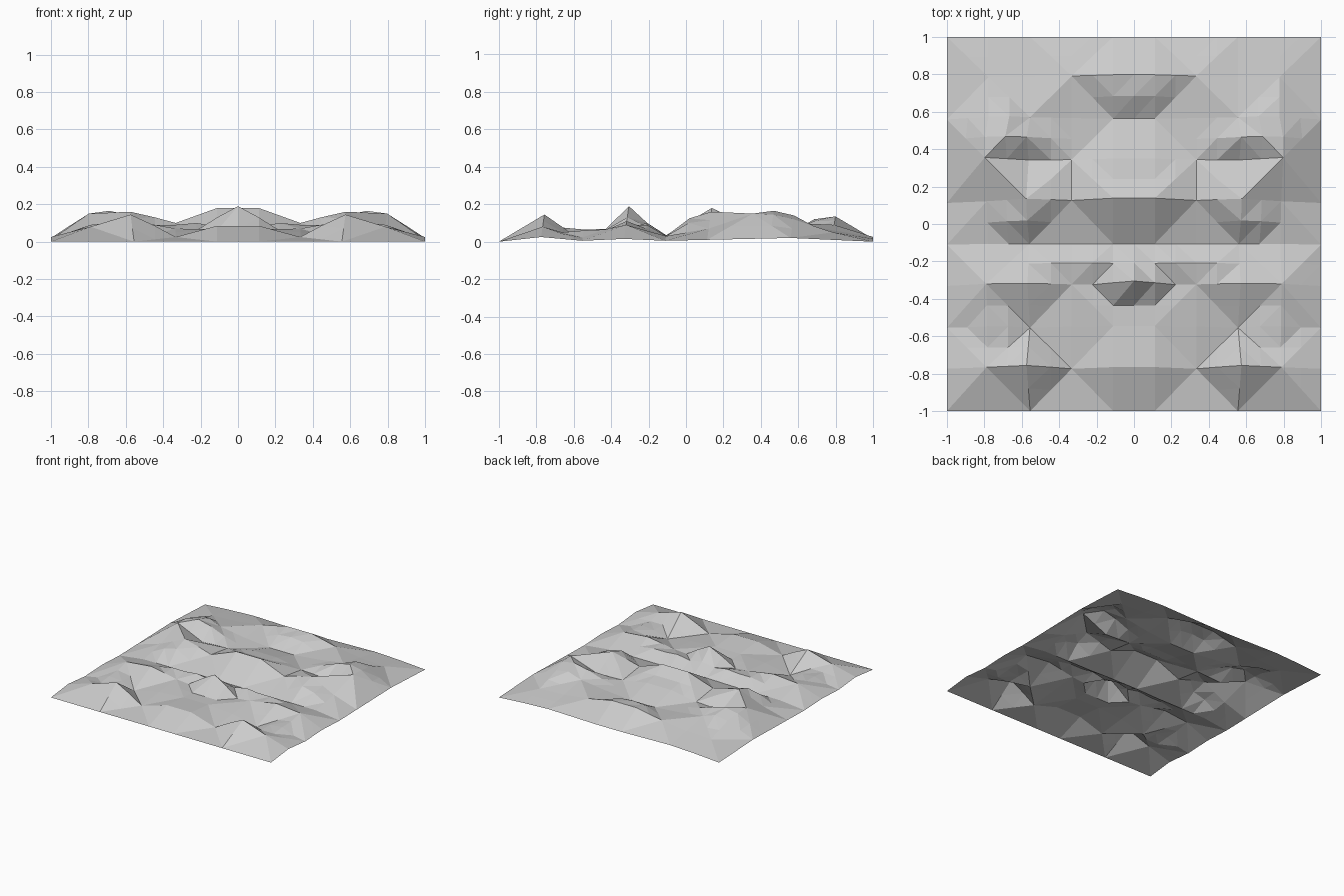
import bpy, bmesh

if "Cube" in bpy.data.objects:
    bpy.data.objects.remove(bpy.data.objects["Cube"])

# Coarse heights in hundredths: rows from front to back, columns from middle to right edge
COARSE = [
    (0, 0, 0, 0, 0),
    (8.5, 2.5, 14.5, 8, 2.5),
    (6.5, 5, 0.5, 4, 0.5),
    (10, 7, 11, 9, 1.5),
    (3.5, 3, 3, 3, 0.5),
    (18, 10, 16, 7, 1),
    (11, 7, 6, 15, 1.5),
    (5, 7, 10, 12, 2),
    (13.5, 9, 6, 5, 1),
    (1.5, 2, 2.5, 1.5, 0),
]

# Fine crags between the coarse points, per fine row: {column: height}
CRAGS = {
    3: {6: 5, 7: 5},
    4: {6: 5, 7: 6},
    5: {0: 6, 1: 6},
    6: {0: 19, 1: 13, 2: 6},
    7: {0: 10, 1: 8, 2: 10, 3: 9, 4: 9},
    9: {5: 12.5, 6: 10},
    11: {0: 13, 1: 13},
    13: {4: 9.5, 5: 14, 6: 16.5, 7: 14.5},
    14: {6: 14},
    15: {0: 12, 1: 11},
}


def rising(a, b):
    """Coarse cells split along diagonals that fan symmetrically about both axes."""
    return (a + b + (b > 4)) % 2 == 0


def height(i, j):
    i = abs(i)
    if i in CRAGS.get(j, {}):
        return CRAGS[j][i] / 100
    # Flat triangles between the surrounding coarse points
    u, v = max(i - 1, 0) / 2, j / 2
    a, b = min(int(u), 3), min(int(v), 8)
    fu, fv = u - a, v - b
    p, q = COARSE[b][a:a + 2]
    s, r = COARSE[b + 1][a:a + 2]
    if rising(a, b):
        z = p + (q - p) * fu + (r - q) * fv if fu >= fv else p + (s - p) * fv + (r - s) * fu
    elif fu + fv <= 1:
        z = p + (q - p) * fu + (s - p) * fv
    else:
        z = r + (s - r) * (1 - fu) + (q - r) * (1 - fv)
    return z / 100


# Terrain sheet, mirrored about the middle, with peaks leaning back and outward
bm = bmesh.new()
grid = {}
for j in range(19):
    for i in range(-9, 10):
        z = height(i, j)
        x, y = i / 9, -1 + j / 9
        if 0 < j < 18:
            y += 0.15 * z
        if 5 <= abs(i) < 9 and 0 < j < 14:
            x += 0.13 * z * (1 if i > 0 else -1)
        grid[i, j] = bm.verts.new((x, y, z))

for j in range(18):
    for i in range(-9, 9):
        a, b = grid[i, j], grid[i + 1, j]
        c, d = grid[i + 1, j + 1], grid[i, j + 1]
        column = (i if i >= 0 else -i - 1) - 1
        up = rising(max(column, 0) // 2, j // 2)
        if i < -1:
            up = not up
        if up:
            bm.faces.new((a, b, c))
            bm.faces.new((a, c, d))
        else:
            bm.faces.new((a, b, d))
            bm.faces.new((b, c, d))

mesh = bpy.data.meshes.new("terrain")
bm.to_mesh(mesh)
bm.free()
bpy.context.collection.objects.link(bpy.data.objects.new("terrain", mesh))
